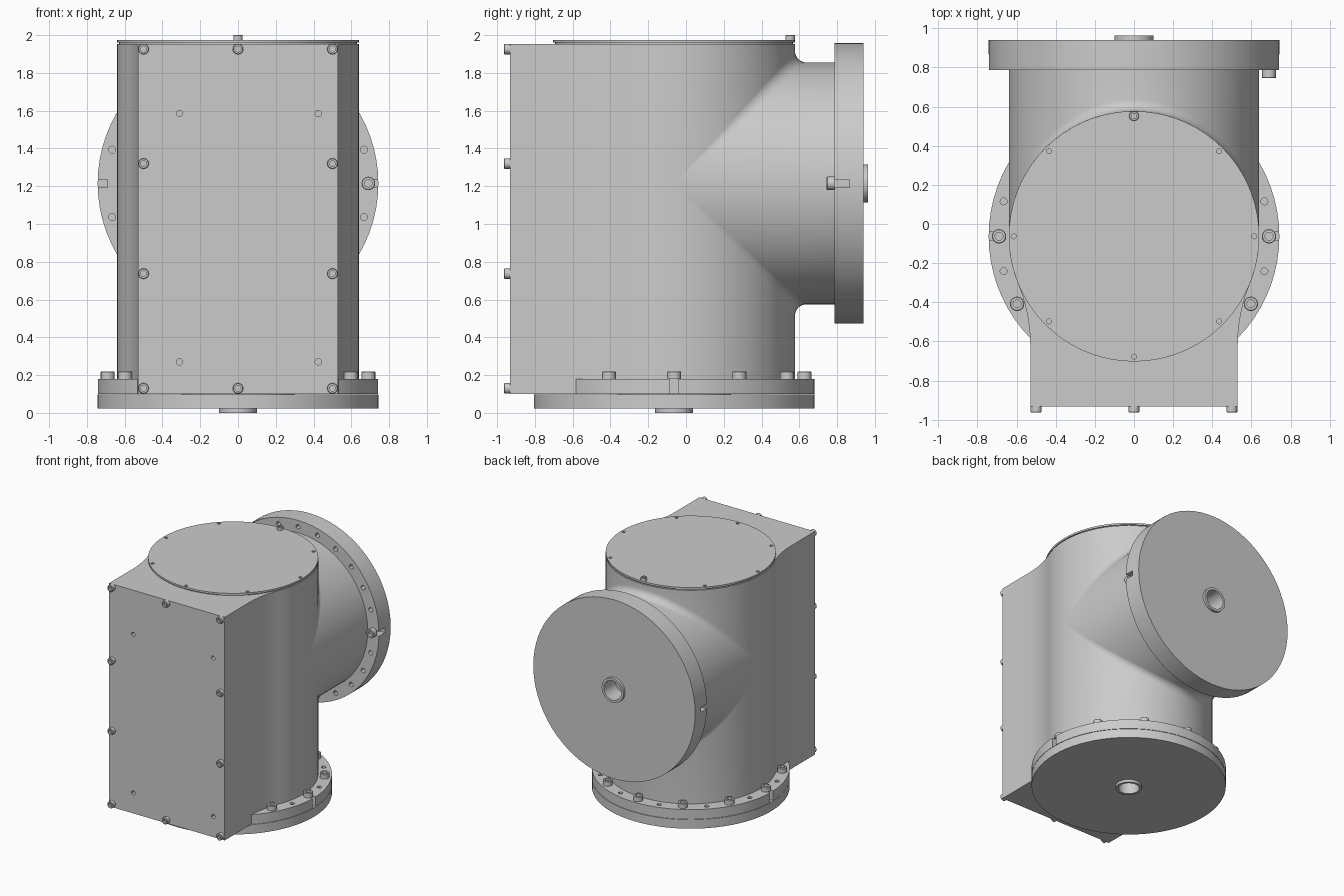
import bpy, bmesh
from math import sin, cos, pi, radians, sqrt, atan2
from mathutils import Vector

if "Cube" in bpy.data.objects:
    bpy.data.objects.remove(bpy.data.objects["Cube"])

CY, CZ = -0.063, 1.215           # upright axis y, side pipe axis z
R, FR, BLEND = 0.64, 0.743, 0.06  # pipe radius, flange radius, blend radius
Z0, Z1 = 0.10, 1.952             # body bottom and top
BOX_X, BOX_Y = 0.53, -0.932      # box half width and front
PIPE_END, BACK = 0.787, 0.963
BOLT_R = 0.69
UP, FRONT, REAR, DOWN = Vector((0, 0, 1)), Vector((0, -1, 0)), Vector((0, 1, 0)), Vector((0, 0, -1))

grey = bpy.data.materials.new("machined_grey")
grey.use_nodes = True
colour = (0.6, 0.6, 0.6, 1)
grey.diffuse_color = colour
grey.node_tree.nodes["Principled BSDF"].inputs["Base Color"].default_value = colour


def add_grid(bm, rows):
    """Skin a grid of points with quads."""
    grid = [[bm.verts.new(p) for p in row] for row in rows]
    for a, b in zip(grid, grid[1:]):
        for i in range(len(a) - 1):
            bm.faces.new((a[i], a[i + 1], b[i + 1], b[i]))


def finish(name, bm):
    """Weld, orient and turn a bmesh into an object."""
    bmesh.ops.remove_doubles(bm, verts=bm.verts, dist=0.0002)
    bmesh.ops.recalc_face_normals(bm, faces=bm.faces)
    mesh = bpy.data.meshes.new(name)
    bm.to_mesh(mesh)
    bm.free()
    mesh.materials.append(grey)
    ob = bpy.data.objects.new(name, mesh)
    bpy.context.collection.objects.link(ob)
    return ob


def add_lathe(bm, profile, loc, axis, steps):
    """Spin (radius, height) points about an axis through loc."""
    turn = axis.to_track_quat('Z', 'Y')
    add_grid(bm, [[Vector(loc) + turn @ Vector((r * cos(t), r * sin(t), h)) for r, h in profile]
                  for t in (2 * pi * k / steps for k in range(steps + 1))])


def lathe(name, profile, loc, axis, steps=72):
    bm = bmesh.new()
    add_lathe(bm, profile, loc, axis, steps)
    return finish(name, bm)


def bolts(name, spots, axis, r, h):
    """Socket head bolts standing on the given spots."""
    bm = bmesh.new()
    head = [(0, 0), (r, 0), (r, h * 0.9), (r * 0.9, h), (r * 0.55, h), (r * 0.55, h * 0.4), (0, h * 0.4)]
    for p in spots:
        add_lathe(bm, head, p, axis, 16)
    return finish(name, bm)


def drill(ob, spots, axis, r, depth, slots=()):
    """Cut round holes and edge slots (centre, size) into a part."""
    bm = bmesh.new()
    for p in spots:
        add_lathe(bm, [(0, -depth), (r, -depth), (r, 0.02), (0, 0.02)], p, axis, 12)
    for centre, size in slots:
        box = bmesh.ops.create_cube(bm, size=1)["verts"]
        bmesh.ops.scale(bm, vec=size, verts=box)
        bmesh.ops.translate(bm, vec=centre, verts=box)
    cutter = finish("cutter", bm)
    cutter.hide_render = True
    mod = ob.modifiers.new("holes", 'BOOLEAN')
    mod.operation, mod.solver, mod.object = 'DIFFERENCE', 'EXACT', cutter
    graph = bpy.context.evaluated_depsgraph_get()
    mesh = bpy.data.meshes.new_from_object(ob.evaluated_get(graph))
    ob.modifiers.clear()
    ob.data = mesh
    bpy.data.objects.remove(cutter)


# Body: back half of the upright cylinder flows through a blend into the side pipe
bm = bmesh.new()
reach = R + BLEND
for s in (1, -1):
    rows = []
    for k in range(49):
        a = -pi / 2 + pi * k / 48
        x, c = sin(a), cos(a)
        row = [(R * x, CY + R * c, Z1 if s > 0 else Z0)]
        for i in range(9):
            t = pi / 2 * i / 8
            # ball rolling against both cylinders
            n = Vector((x, c * cos(t), c * sin(t)))
            n = Vector((x, 0, 0)) + Vector((0, n.y, n.z))
            p = Vector((reach * x, reach * c, reach * c)) - BLEND * n
            row.append((p.x, CY + p.y, CZ + s * p.z))
        row.append((R * x, PIPE_END, CZ + s * R * c))
        rows.append(row)
    add_grid(bm, rows)

# Body: front outline runs round the cylinder, sweeps in to the box, then to the front
SWEEP = 0.84
dy = sqrt((R + SWEEP) ** 2 - (BOX_X + SWEEP) ** 2)
tangent = atan2(dy, BOX_X + SWEEP)
side = [(R * cos(tangent * k / 8), CY - R * sin(tangent * k / 8)) for k in range(9)]
side += [(BOX_X + SWEEP - SWEEP * cos(t), CY - dy + SWEEP * sin(t))
         for t in (tangent * (1 - k / 8) for k in range(1, 9))]
side.append((BOX_X, BOX_Y))
outline = side + [(-x, y) for x, y in reversed(side)]
add_grid(bm, [[(x, y, z) for z in (Z0, CZ, Z1)] for x, y in outline])
bmesh.ops.remove_doubles(bm, verts=bm.verts, dist=0.0002)
bmesh.ops.holes_fill(bm, edges=bm.edges, sides=0)
body = finish("body", bm)
drill(body, [(x, BOX_Y, z) for x in (-0.31, 0.425) for z in (0.27, 1.585)], FRONT, 0.017, 0.05)

# Lid with small holes and one screw
lid = lathe("lid", [(0, 0), (0.63, 0), (0.63, 0.008), (R, 0.008), (R, 0.023), (0, 0.023)],
            (0, CY, Z1), UP)
LID_TOP = Z1 + 0.023
ring = [(0.615 * cos(radians(d)), CY + 0.615 * sin(radians(d)), LID_TOP) for d in range(0, 360, 45)]
drill(lid, ring[:2] + ring[3:], UP, 0.013, 0.015)
bolts("lid_screw", [ring[2]], UP, 0.025, 2 - LID_TOP)

# End discs, each with a hollow boss in the middle
disc = [(0, -0.15), (0.08, -0.15), (0.08, 0), (0.1, 0), (0.1, -0.022),
        (FR, -0.022), (FR, -0.097), (0.3, -0.097), (0.3, -0.17), (0, -0.17)]
lathe("base_disc", disc, (0, CY, 0), DOWN)
lathe("back_disc", disc, (0, BACK, CZ), REAR)

# Flange rings with bolt holes and side slots
annulus = [(0.6, 0), (FR, 0), (FR, 0.08), (0.6, 0.08), (0.6, 0)]
base_ring = lathe("base_flange", annulus, (0, CY, 0.1), UP)
back_ring = lathe("back_flange", annulus, (0, PIPE_END + 0.08, CZ), FRONT)


def on_base(d):
    return (BOLT_R * cos(radians(d)), CY + BOLT_R * sin(radians(d)), 0.18)


def on_back(d):
    return (BOLT_R * cos(radians(d)), PIPE_END, CZ + BOLT_R * sin(radians(d)))


drill(base_ring, [on_base(d) for d in range(-15, 210, 30)], UP, 0.018, 0.06,
      [((s * 0.73, CY, 0.14), (0.08, 0.042, 0.2)) for s in (1, -1)])
drill(back_ring, [on_back(d) for d in range(15, 360, 15) if d != 180], FRONT, 0.019, 0.06,
      [((s * 0.73, PIPE_END + 0.04, CZ), (0.08, 0.2, 0.042)) for s in (1, -1)])
bolts("base_bolts", [on_base(d) for d in range(-30, 211, 30)], UP, 0.037, 0.04)
bolts("back_bolt", [on_back(0)], FRONT, 0.036, 0.042)

# Cover bolts around the front face
spots = [(x, BOX_Y, z) for x in (-0.5, 0.5) for z in (0.13, 0.737, 1.32, 1.926)]
spots += [(0, BOX_Y, z) for z in (0.13, 1.926)]
bolts("front_bolts", spots, FRONT, 0.028, BACK + BOX_Y)

# Smooth round walls, keep edges sharp
bpy.ops.object.select_all(action='DESELECT')
parts = [o for o in bpy.context.collection.objects if o.type == 'MESH' and grey.name in o.data.materials]
for ob in parts:
    ob.select_set(True)
bpy.context.view_layer.objects.active = body
bpy.ops.object.shade_smooth_by_angle(angle=radians(30))
